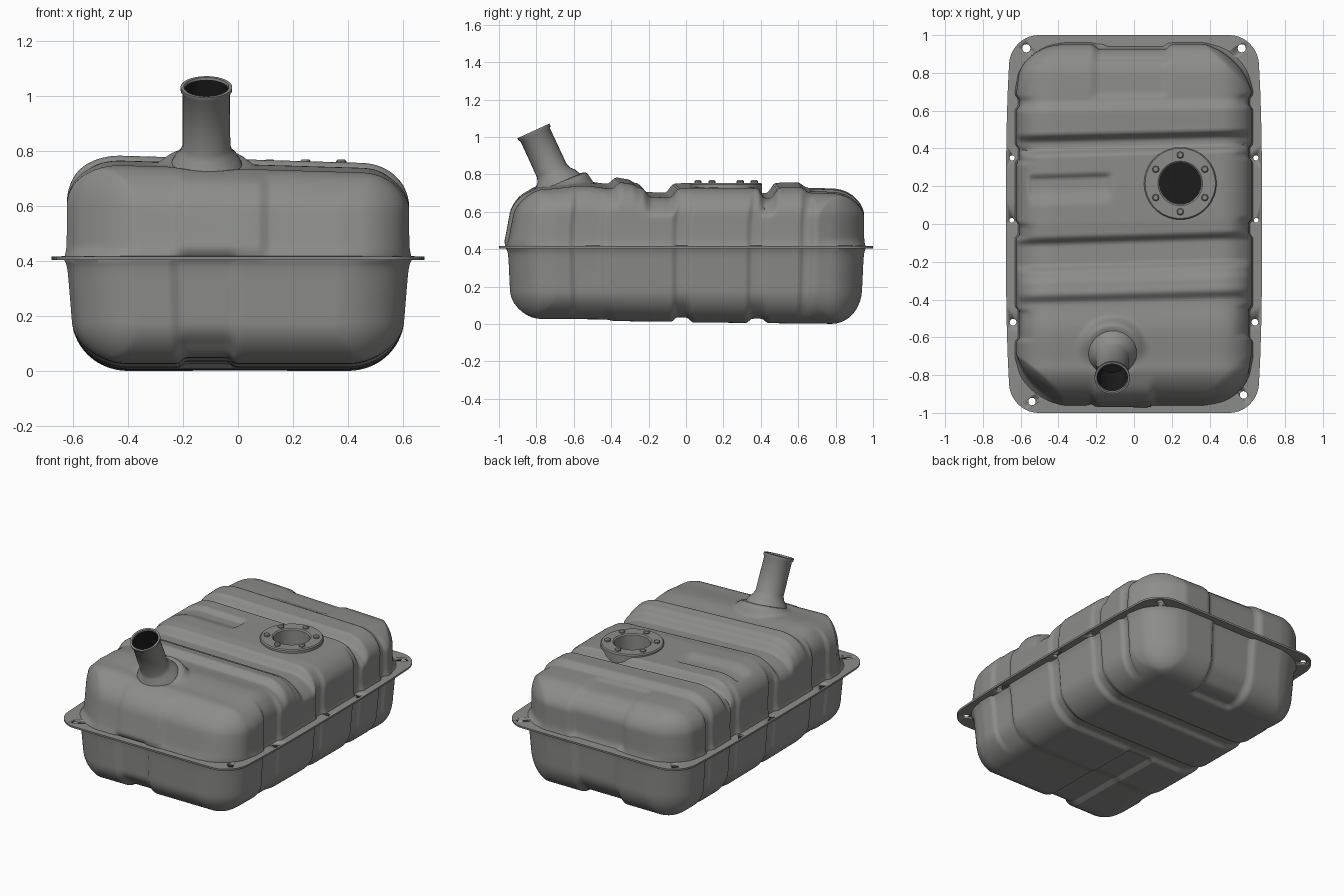
import bpy, bmesh, math
from mathutils import Vector, Matrix

if "Cube" in bpy.data.objects:
    bpy.data.objects.remove(bpy.data.objects["Cube"])


def material(name, rgb):
    m = bpy.data.materials.new(name)
    m.diffuse_color = (*rgb, 1)
    m.use_nodes = True
    m.node_tree.nodes["Principled BSDF"].inputs["Base Color"].default_value = m.diffuse_color
    return m


GREY = material("painted steel", (0.265, 0.27, 0.26))
DARK = material("dark interior", (0.012, 0.012, 0.012))


def finish(name, bm, mat, angle=40):
    bmesh.ops.recalc_face_normals(bm, faces=bm.faces)
    me = bpy.data.meshes.new(name)
    bm.to_mesh(me)
    bm.free()
    me.materials.append(mat)
    ob = bpy.data.objects.new(name, me)
    bpy.context.collection.objects.link(ob)
    bpy.context.view_layer.objects.active = ob
    ob.select_set(True)
    bpy.ops.object.shade_smooth_by_angle(angle=math.radians(angle))
    ob.select_set(False)
    return ob


def ramp(a, b, t):
    t = min(1, max(0, (t - a) / (b - a)))
    return t * t * (3 - 2 * t)


def band(a, b, t, soft=0.03):
    """1 between a and b, easing to 0 on both sides."""
    return ramp(a - soft, a, t) * (1 - ramp(b, b + soft, t))


def profile(pts, t):
    for (a, va), (b, vb) in zip(pts, pts[1:]):
        if t <= b:
            return va + (vb - va) * ramp(a, b, t)
    return pts[-1][1]


def loft(bm, rings, closed=False):
    loops = [[bm.verts.new(p) for p in r] for r in rings]
    pairs = list(zip(loops, loops[1:])) + ([(loops[-1], loops[0])] if closed else [])
    n = len(loops[0])
    for a, b in pairs:
        for i in range(n):
            bm.faces.new((a[i], a[(i + 1) % n], b[(i + 1) % n], b[i]))
    return loops


def lathe(name, pts, matrix, mat=GREY, sides=28, cap=False):
    bm = bmesh.new()
    rings = [[matrix @ Vector((r * math.cos(a), r * math.sin(a), z))
              for a in (math.tau * i / sides for i in range(sides))] for r, z in pts]
    loops = loft(bm, rings)
    if cap:
        bm.faces.new(loops[-1])
    return finish(name, bm, mat)


# Pressed shapes: heights along the length of the tank
TOP = [(-0.95, 0.73), (-0.8, 0.735), (-0.55, 0.752), (-0.41, 0.738), (-0.36, 0.77), (-0.31, 0.763),
       (-0.25, 0.74), (-0.2, 0.692), (-0.1, 0.69), (-0.05, 0.737), (0.02, 0.742), (0.37, 0.74),
       (0.41, 0.687), (0.44, 0.688), (0.49, 0.742), (0.6, 0.745), (0.66, 0.715), (0.95, 0.705)]
BASE = [(-0.95, 0.028), (-0.45, 0.025), (-0.38, 0.015), (-0.08, 0.012), (-0.05, 0.035), (0.0, 0.035),
        (0.04, 0.008), (0.33, 0.006), (0.36, 0.028), (0.41, 0.028), (0.45, 0.004), (0.95, 0.0)]
SIDE_GROOVES = [(-0.6, -0.46), (-0.05, 0.0), (0.35, 0.4), (0.63, 0.66)]
HALF = Vector((0.622, 0.952, 0.365))
PORT = Vector((0.245, 0.215, 0))
NECK = Vector((-0.115, -0.69, 0.76))


def shape(p):
    # rounded box, tighter along the upper right edge
    rnd = Vector((0.17 if p[0] > 0 else 0.2, 0.16, 0.15)) if p[2] > 0.02 else Vector((0.2, 0.16, 0.17))
    q = Vector([max(-(h - r), min(h - r, c)) for c, h, r in zip(p, HALF, rnd)])
    d = Vector([(a - b) / r for a, b, r in zip(p, q, rnd)]).normalized()
    x, y, z = (b + a * r for a, b, r in zip(d, q, rnd))
    z += 0.375
    up, low = ramp(0.50, 0.71, z), 1 - ramp(0.03, 0.2, z)
    upper = ramp(0.4, 0.45, z)
    # pressed ribs on the top and bottom
    dz_top = profile(TOP, y) - 0.74 - 0.03 * x
    dz_top -= 0.022 * band(-0.53, -0.15, x, 0.04) * ramp(0.1, 0.2, y) * (1 - ramp(0.25, 0.28, y))
    dz_top -= 0.012 * band(-0.19, 0.15, x, 0.04) * band(0.7, 0.88, y, 0.04)
    boss = 1 - ramp(0.13, 0.19, math.hypot(x - NECK.x, y + 0.67))
    dz_top += boss * (0.02 + 0.25 * (y + 0.68))
    dz_low = profile(BASE, y) - 0.01 + 0.022 * band(-0.2, -0.04, x) * (1 - ramp(-0.1, -0.05, y))
    dz_low += 0.025 * band(-0.14, 0.15, x) * ramp(0.72, 0.76, y)
    # vertical grooves in the side walls
    wall = abs(d.x) * ramp(0.3, 0.8, abs(d.x)) * math.copysign(0.016, x)
    nx = x - wall * max(band(a, b, y, 0.025) for a, b in SIDE_GROOVES)
    # panels in the end walls, and a slight skew of the top ribs
    ny = y + 0.03 * x * up * (1 - min(1, abs(y) / 0.8) ** 3)
    end = ramp(0.3, 0.8, abs(d.y))
    if y < 0:
        ny += end * (1 - upper) * 0.018 * band(-0.22, -0.02, x, 0.025)
        ny -= end * upper * 0.02 * band(-0.2, 0.08, x, 0.03)
        ny += upper * 0.18 * max(0, z - 0.43) * ramp(0.5, 0.95, -y)
    else:
        ny -= end * upper * 0.025 * band(-0.19, 0.17, x, 0.03)
        ny -= end * (1 - upper) * 0.018 * band(-0.14, 0.15, x, 0.025)
    # fuller corners in plan
    s = (abs(x) + abs(y)) * 0.707
    k = (0.6 if x * y > 0 else 0.25) * upper + 0.35 * (1 - upper)
    cut = 0.707 * k * max(0, s - 0.94)
    nx -= math.copysign(cut, x)
    ny -= math.copysign(cut, y)
    # draft of the lower half and flare into the seam
    under = max(0, 0.41 - z)
    flare = 0.013 * math.exp(-abs(z - 0.41) / 0.018)
    nx = nx * (1 - 0.13 * under) + flare * d.x
    ny = ny * (1 - 0.05 * under) + flare * d.y
    return Vector((nx, ny, z + up * dz_top + low * dz_low))


# Tank body: a dense box grid pressed into shape
N = (72, 160, 46)
bm = bmesh.new()
cache = {}


def vert(key):
    if key not in cache:
        cache[key] = bm.verts.new(shape([(2 * k / n - 1) * h for k, n, h in zip(key, N, HALF)]))
    return cache[key]


for axis in range(3):
    u, v = (axis + 1) % 3, (axis + 2) % 3
    for side in (0, N[axis]):
        for i in range(N[u]):
            for j in range(N[v]):
                quad = []
                for a, b in ((0, 0), (1, 0), (1, 1), (0, 1)):
                    key = [0, 0, 0]
                    key[axis], key[u], key[v] = side, i + a, j + b
                    quad.append(vert(tuple(key)))
                bm.faces.new(quad)
bmesh.ops.recalc_face_normals(bm, faces=bm.faces)
# openings under the sender port and filler neck
gone = []
for f in bm.faces:
    c = f.calc_center_median()
    if c.z > 0.6 and (math.hypot(c.x - PORT.x, c.y - PORT.y) < 0.125
                      or math.hypot(c.x - NECK.x, c.y - NECK.y) < 0.065):
        gone.append(f)
bmesh.ops.delete(bm, geom=gone, context='FACES')
finish("tank_body", bm, GREY, 60)


# Seam flange, bowed along the long sides
def outline(hx, hy, r, z, steps=10, straight=12):
    pts = []
    for k, (sx, sy) in enumerate(((1, 1), (-1, 1), (-1, -1), (1, -1))):
        for i in range(steps + 1):
            a = math.pi / 2 * (k + i / steps)
            pts.append(Vector((sx * (hx - r) + r * math.cos(a), sy * (hy - r) + r * math.sin(a), z)))
        nxt = Vector((((-hx + r), hy), (-hx, -hy + r), (hx - r, -hy), (hx, hy - r))[k]).to_3d()
        nxt.z = z
        last = pts[-1]
        pts += [last.lerp(nxt, i / straight) for i in range(1, straight)]
    for p in pts:
        p.x *= 1 - 0.04 * abs(p.y / hy) ** 3
    return pts


bm = bmesh.new()
loft(bm, [outline(0.57, 0.9, 0.2, 0.404), outline(0.677, 0.999, 0.15, 0.404),
          outline(0.678, 1.0, 0.15, 0.416), outline(0.57, 0.9, 0.2, 0.42)], closed=True)
flange = finish("seam_flange", bm, GREY, 35)

# Mounting holes through the flange
HOLES = [(-0.57, 0.93, 0.022), (0.57, 0.93, 0.022), (-0.54, -0.94, 0.02), (0.58, -0.905, 0.02)]
for s in (-1, 1):
    HOLES += [(s * 0.645, 0.35, 0.014), (s * 0.647, 0.02, 0.013), (s * 0.64, -0.52, 0.018)]
bm = bmesh.new()
for x, y, r in HOLES:
    bmesh.ops.create_cone(bm, cap_ends=True, segments=12, radius1=r, radius2=r, depth=0.2,
                          matrix=Matrix.Translation((x, y, 0.41)))
cutter = finish("hole_cutter", bm, GREY)
cutter.hide_render = True
cutter.hide_set(True)
mod = flange.modifiers.new("holes", 'BOOLEAN')
mod.operation, mod.solver, mod.object = 'DIFFERENCE', 'EXACT', cutter

# Sender port: ring, well and bolts
at_port = Matrix.Translation(PORT)
lathe("port_ring", [(0.192, 0.68), (0.192, 0.747), (0.186, 0.754), (0.118, 0.754), (0.11, 0.747),
                    (0.11, 0.58)], at_port, sides=36)
lathe("port_floor", [(0.11, 0.585), (0.02, 0.585)], at_port, DARK, 36, cap=True)
for k in range(6):
    a = math.radians(90 + 60 * k)
    lathe("port_bolt", [(0.019, 0.745), (0.019, 0.763), (0.013, 0.769)],
          Matrix.Translation(PORT + Vector((0.15 * math.cos(a), 0.15 * math.sin(a), 0))),
          sides=8, cap=True)

# Filler neck: flared tilted tube with a rolled lip and dark bore
axis = Vector((0, -0.42, 0.91)).normalized()
at_neck = Matrix.Translation(NECK) @ axis.to_track_quat('Z', 'Y').to_matrix().to_4x4()
lathe("filler_neck", [(0.14, -0.03), (0.115, 0.02), (0.096, 0.04), (0.087, 0.065), (0.086, 0.275),
                      (0.094, 0.287), (0.094, 0.3), (0.082, 0.3), (0.08, 0.292)], at_neck)
lathe("neck_bore", [(0.08, 0.292), (0.078, 0.06), (0.02, 0.06)], at_neck, DARK, cap=True)
